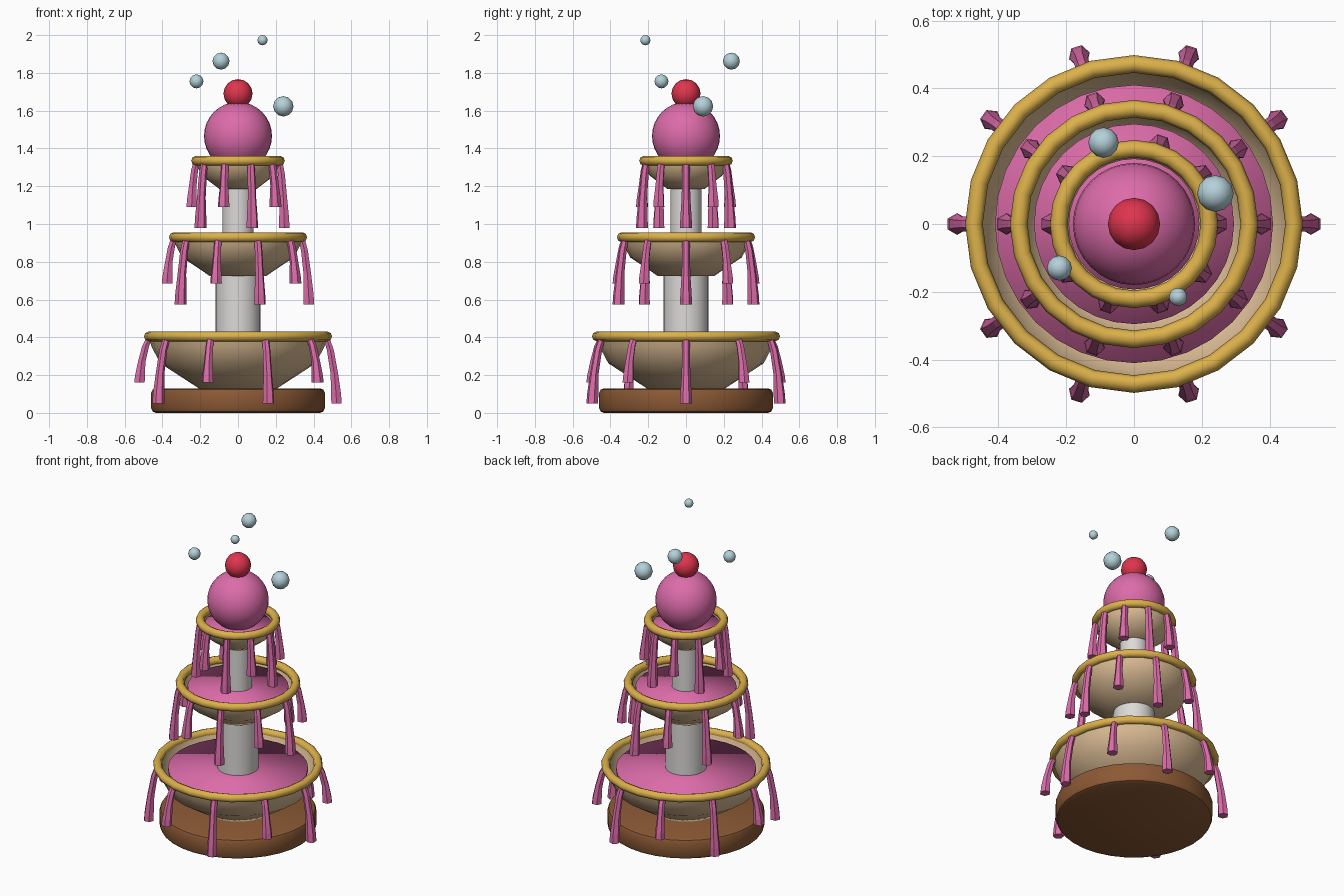
import bpy, bmesh
from math import cos, sin, pi, radians
from mathutils import Vector, Matrix

cube = bpy.data.objects.get("Cube")
if cube:
    bpy.data.objects.remove(cube, do_unlink=True)


def material(name, rgb):
    mat = bpy.data.materials.new(name)
    mat.use_nodes = True
    colour = (*rgb, 1)
    mat.diffuse_color = colour
    mat.node_tree.nodes["Principled BSDF"].inputs["Base Color"].default_value = colour
    return mat


PINK = material("pink syrup", (0.72, 0.15, 0.40))
GOLD = material("gold rim", (0.72, 0.44, 0.07))
CREAM = material("cream bowl", (0.72, 0.51, 0.30))
WHITE = material("white column", (0.72, 0.70, 0.68))
BROWN = material("brown base", (0.26, 0.10, 0.035))
RED = material("cherry red", (0.74, 0.035, 0.075))
BLUE = material("pale blue bubble", (0.46, 0.64, 0.70))


def finish(bm, name, mat, angle=40):
    """Turn a bmesh into an object; angle 0 keeps it flat."""
    bmesh.ops.recalc_face_normals(bm, faces=bm.faces)
    mesh = bpy.data.meshes.new(name)
    bm.to_mesh(mesh)
    bm.free()
    mesh.materials.append(mat)
    obj = bpy.data.objects.new(name, mesh)
    bpy.context.collection.objects.link(obj)
    if angle:
        bpy.ops.object.select_all(action="DESELECT")
        obj.select_set(True)
        bpy.context.view_layer.objects.active = obj
        bpy.ops.object.shade_smooth_by_angle(angle=radians(angle))
    return obj


def loft(bm, rings, loop=False):
    """Bridge rings of points; cap both ends unless looped."""
    rings = [[bm.verts.new(p) for p in ring] for ring in rings]
    pairs = list(zip(rings, rings[1:]))
    if loop:
        pairs.append((rings[-1], rings[0]))
    else:
        bm.faces.new(rings[0])
        bm.faces.new(rings[-1])
    n = len(rings[0])
    for a, b in pairs:
        for i in range(n):
            j = (i + 1) % n
            bm.faces.new((a[i], a[j], b[j], b[i]))


def lathe(name, profile, mat, sides=24, loop=False, angle=40):
    bm = bmesh.new()
    turns = [2 * pi * i / sides for i in range(sides)]
    loft(bm, [[(r * cos(t), r * sin(t), z) for t in turns] for r, z in profile], loop)
    return finish(bm, name, mat, angle)


def ball(name, centre, radius, mat, segments):
    bm = bmesh.new()
    bmesh.ops.create_uvsphere(bm, u_segments=segments, v_segments=segments // 2,
                              radius=radius, matrix=Matrix.Translation(centre))
    return finish(bm, name, mat, 60)


def drips(name, rim, top, count=10):
    """Hexagonal drips around a rim, long and short in turn."""
    bm = bmesh.new()
    for k in range(count):
        turn = Matrix.Rotation(2 * pi * k / count, 4, "Z")
        length = 0.245 if k % 2 else 0.355
        # reach out from the rim, fall along it, thickness
        path = [(0.99, 0.02, 0.019), (1.035, 0.2, 0.021),
                (1.08, 0.55, 0.023), (1.10, 0.85, 0.03), (1.105, 1, 0.032)]
        rings = []
        for out, fall, thick in path:
            centre = Vector((rim * out, 0, top - length * fall))
            rings.append([turn @ (centre + Vector((thick * cos(a), thick * sin(a), 0)))
                          for a in [pi / 6 + i * pi / 3 for i in range(6)]])
        loft(bm, rings)
    return finish(bm, name, PINK, 0)


# Base with softened edges
lathe("base", [(0.435, 0), (0.452, 0.007), (0.46, 0.025), (0.46, 0.105),
               (0.452, 0.123), (0.435, 0.13)], BROWN, 32)

# Three tiers: rim radius, rim height, bowl bottom height, syrup radius
tiers = {"lower": (0.472, 0.405, 0.13, 0.41),
         "middle": (0.34, 0.93, 0.725, 0.295),
         "upper": (0.222, 1.335, 1.185, 0.193)}
for label, (rim, top, bottom, pool) in tiers.items():
    h = top - bottom
    lathe(label + "_bowl", [
        (rim * 0.44, bottom), (rim * 0.87, bottom + h * 0.48), (rim * 0.97, bottom + h * 0.8),
        (rim, top), (rim * 0.955, top), (rim * 0.92, top - h * 0.2),
        (rim * 0.82, top - h * 0.42), (rim * 0.4, top - h * 0.85)], CREAM)
    lathe(label + "_rim", [(rim + 0.026 * cos(a), top + 0.026 * sin(a))
                           for a in [i * pi / 4 for i in range(8)]], GOLD, loop=True, angle=60)
    # syrup surface, softly shaded over its edge
    lathe(label + "_syrup", [(pool, top - 0.04), (pool, top - 0.018)], PINK, 32, angle=180)
    drips(label + "_drips", rim, top)

# Columns between the bowls
lathe("lower_column", [(0.12, 0.2), (0.12, 0.74)], WHITE)
lathe("upper_column", [(0.083, 0.78), (0.083, 1.2)], WHITE)

# Scoop, cherry and floating bubbles
ball("scoop", (0, 0, 1.466), 0.18, PINK, 32)
ball("cherry", (0, 0, 1.69), 0.077, RED, 16)
for i, (x, y, z, r) in enumerate([(-0.09, 0.24, 1.862, 0.045), (0.24, 0.09, 1.623, 0.054),
                                  (-0.22, -0.13, 1.755, 0.037), (0.13, -0.215, 1.973, 0.027)]):
    ball(f"bubble_{i + 1}", (x, y, z), r, BLUE, 12)
